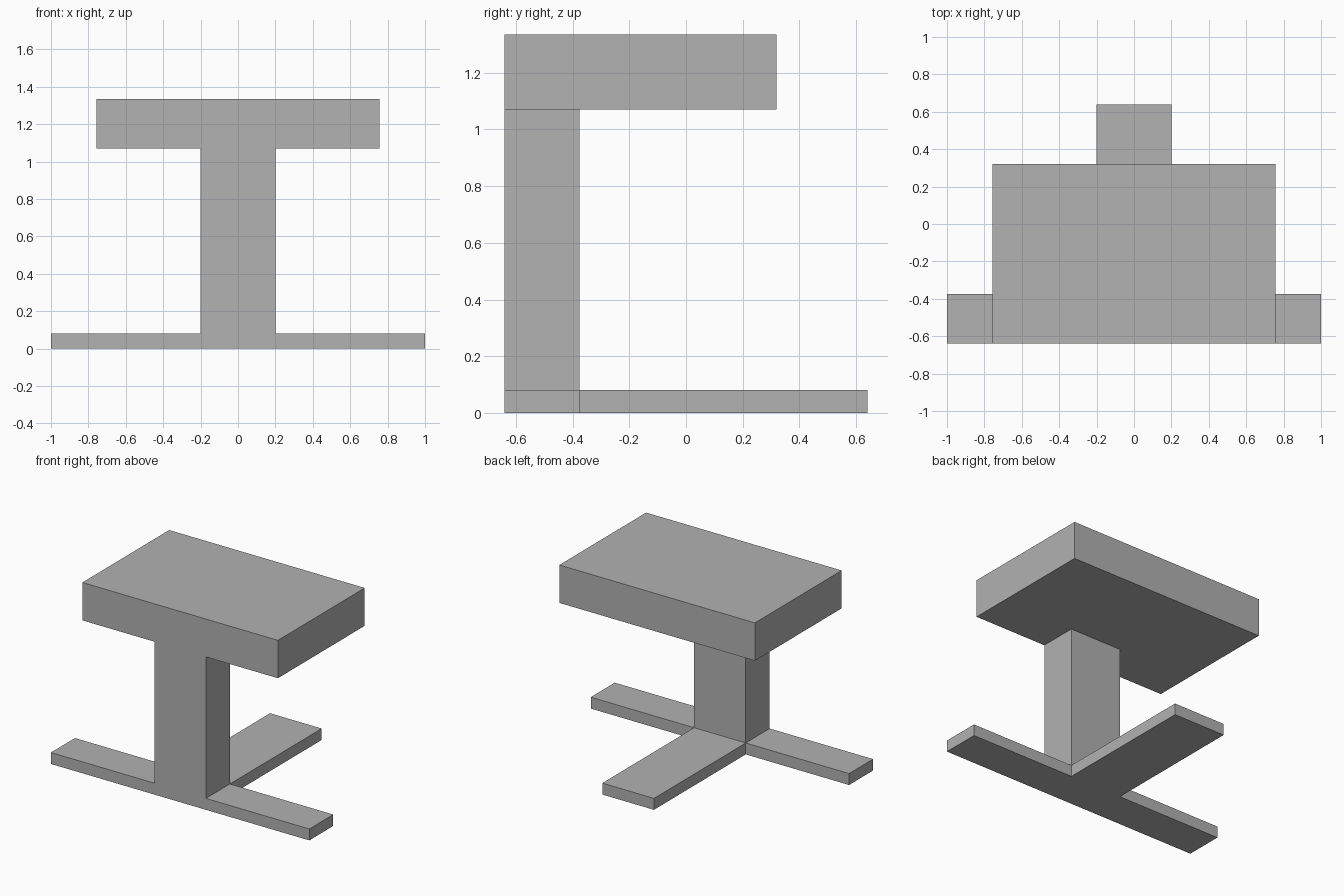
import bpy
import bmesh

cube = bpy.data.objects.get("Cube")
if cube:
    bpy.data.objects.remove(cube, do_unlink=True)

# One plain grey for the whole table
GREY = (0.445, 0.445, 0.445, 1.0)
grey = bpy.data.materials.new("plain grey")
grey.use_nodes = True
grey.diffuse_color = GREY
grey.node_tree.nodes["Principled BSDF"].inputs["Base Color"].default_value = GREY

# Shared levels: all parts are flush along the front
FRONT, COLUMN_BACK, TOP_BACK, FOOT_BACK = -0.64, -0.375, 0.32, 0.64
FOOT_TOP, TOP_BOTTOM, TOP_TOP = 0.08, 1.07, 1.335
HALF_COLUMN, HALF_TOP, HALF_FOOT = 0.2, 0.757, 1.0


def prism(name, outline, z0, z1):
    """Extrude a flat outline from z0 up to z1."""
    bm = bmesh.new()
    base = bm.faces.new([bm.verts.new((x, y, z0)) for x, y in outline])
    up = bmesh.ops.extrude_face_region(bm, geom=[base], use_keep_orig=True)["geom"]
    for v in up:
        if isinstance(v, bmesh.types.BMVert):
            v.co.z = z1
    bmesh.ops.recalc_face_normals(bm, faces=bm.faces)
    mesh = bpy.data.meshes.new(name)
    bm.to_mesh(mesh)
    bm.free()
    mesh.materials.append(grey)
    obj = bpy.data.objects.new(name, mesh)
    bpy.context.collection.objects.link(obj)
    return obj


def mirrored(right_half):
    """Close a +x half outline with its mirror image."""
    return right_half + [(-x, y) for x, y in reversed(right_half)]


# T-shaped foot: cross bar at the front, one leg to the back
prism("foot", mirrored([(HALF_FOOT, FRONT), (HALF_FOOT, COLUMN_BACK),
                        (HALF_COLUMN, COLUMN_BACK), (HALF_COLUMN, FOOT_BACK)]),
      0, FOOT_TOP)

# Upright column
prism("column", mirrored([(HALF_COLUMN, FRONT), (HALF_COLUMN, COLUMN_BACK)]),
      FOOT_TOP, TOP_BOTTOM)

# Thick table top
prism("table_top", mirrored([(HALF_TOP, FRONT), (HALF_TOP, TOP_BACK)]),
      TOP_BOTTOM, TOP_TOP)
